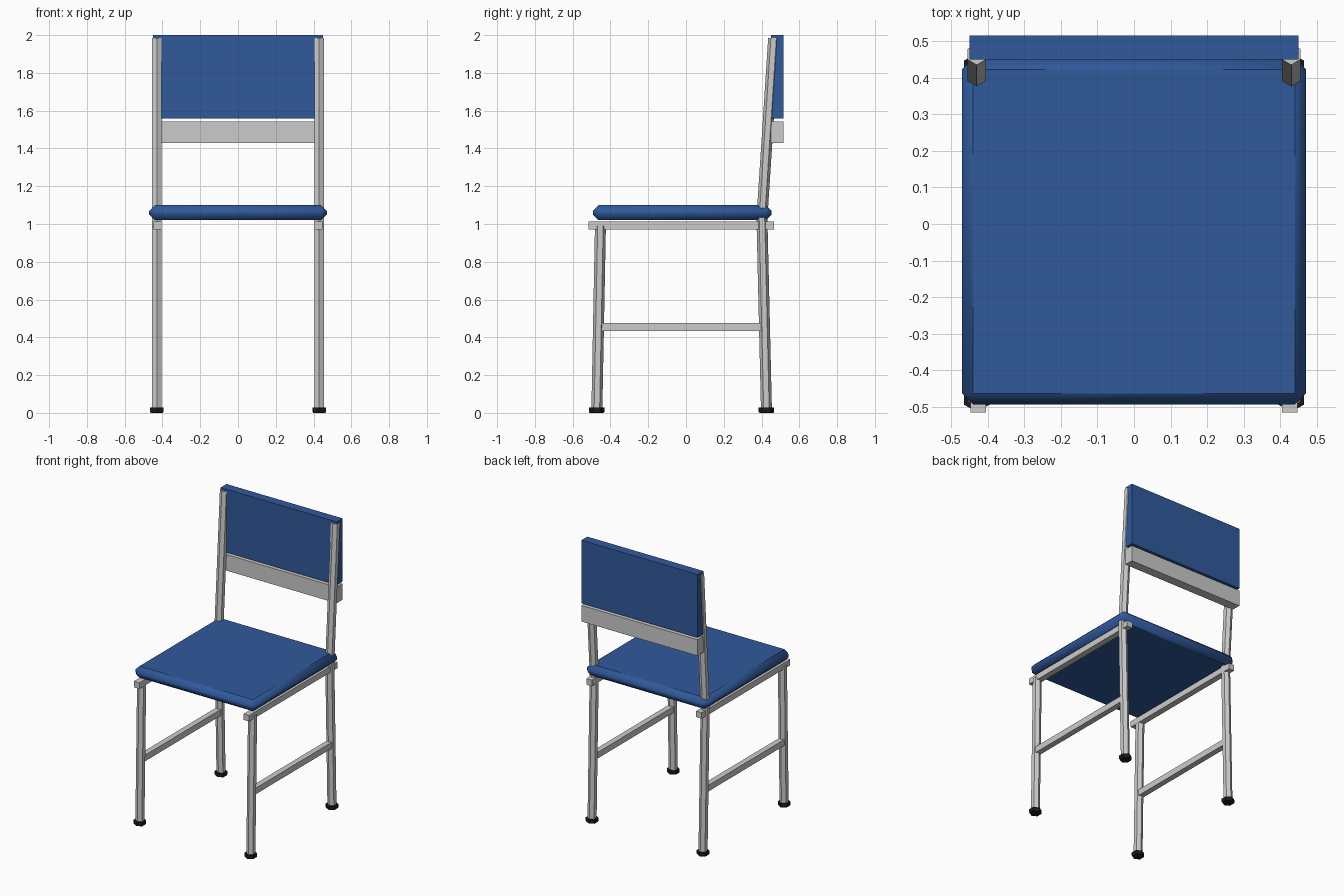
import bpy, bmesh, math
from mathutils import Vector

if "Cube" in bpy.data.objects:
    bpy.data.objects.remove(bpy.data.objects["Cube"])


def material(name, rgb):
    m = bpy.data.materials.new(name)
    m.diffuse_color = (*rgb, 1)
    m.use_nodes = True
    m.node_tree.nodes["Principled BSDF"].inputs["Base Color"].default_value = m.diffuse_color
    return m


BLUE = material("blue", (0.03, 0.10, 0.33))
BLACK = material("black", (0.01, 0.01, 0.01))


def finish(name, bm, mat=None):
    bmesh.ops.recalc_face_normals(bm, faces=bm.faces)
    me = bpy.data.meshes.new(name)
    bm.to_mesh(me)
    bm.free()
    ob = bpy.data.objects.new(name, me)
    bpy.context.collection.objects.link(ob)
    if mat:
        me.materials.append(mat)
    return ob


def box(name, lo, hi, mat=None, bevel=0):
    bm = bmesh.new()
    bmesh.ops.create_cube(bm, size=1)
    lo, hi = Vector(lo), Vector(hi)
    for v in bm.verts:
        v.co = (lo + hi) / 2 + v.co * (hi - lo)
    if bevel:
        bmesh.ops.bevel(bm, geom=bm.edges[:], offset=bevel, segments=1,
                        profile=0.5, affect='EDGES')
    return finish(name, bm, mat)


def hex_tube(name, x, path, mat=None):
    """Six-sided bar along (y, z, radius) points, corners facing front and back."""
    bm = bmesh.new()
    rings = []
    for y, z, r in path:
        rings.append([bm.verts.new((x + r * math.sin(k * math.pi / 3),
                                    y + r * math.cos(k * math.pi / 3), z))
                      for k in range(6)])
    for a, b in zip(rings, rings[1:]):
        for k in range(6):
            j = (k + 1) % 6
            bm.faces.new((a[k], a[j], b[j], b[k]))
    bm.faces.new(rings[0])
    bm.faces.new(rings[-1])
    return finish(name, bm, mat)


# Padded seat with softened edges
seat = box("seat", (-0.47, -0.493, 1.02), (0.47, 0.453, 1.10), BLUE, bevel=0.03)
for p in seat.data.polygons:
    p.use_smooth = p.area < 0.2

# Backrest panel and lower slat
box("backrest", (-0.45, 0.45, 1.558), (0.45, 0.515, 2.0), BLUE)
box("back_slat", (-0.45, 0.45, 1.43), (0.45, 0.515, 1.543))

for side, s in (("left", -1), ("right", 1)):
    x = 0.43 * s
    # Front leg, and rear leg that bends back into the backrest post
    hex_tube(f"front_leg_{side}", x, [(-0.472, 0.01, 0.029), (-0.453, 0.99, 0.029)])
    hex_tube(f"rear_leg_{side}", x, [(0.426, 0.01, 0.029), (0.402, 1.03, 0.029),
                                     (0.464, 1.985, 0.029)])
    # Rubber feet
    for end, y in (("front", -0.473), ("rear", 0.426)):
        hex_tube(f"{end}_foot_{side}", x,
                 [(y, 0, 0.037), (y, 0.006, 0.041), (y, 0.028, 0.041)], BLACK)
    # Seat rail and stretcher
    c = 0.426 * s
    box(f"seat_rail_{side}", (c - 0.0215, -0.515, 0.97), (c + 0.0215, 0.465, 1.012))
    box(f"stretcher_{side}", (x - 0.02, -0.455, 0.434), (x + 0.02, 0.41, 0.477))
